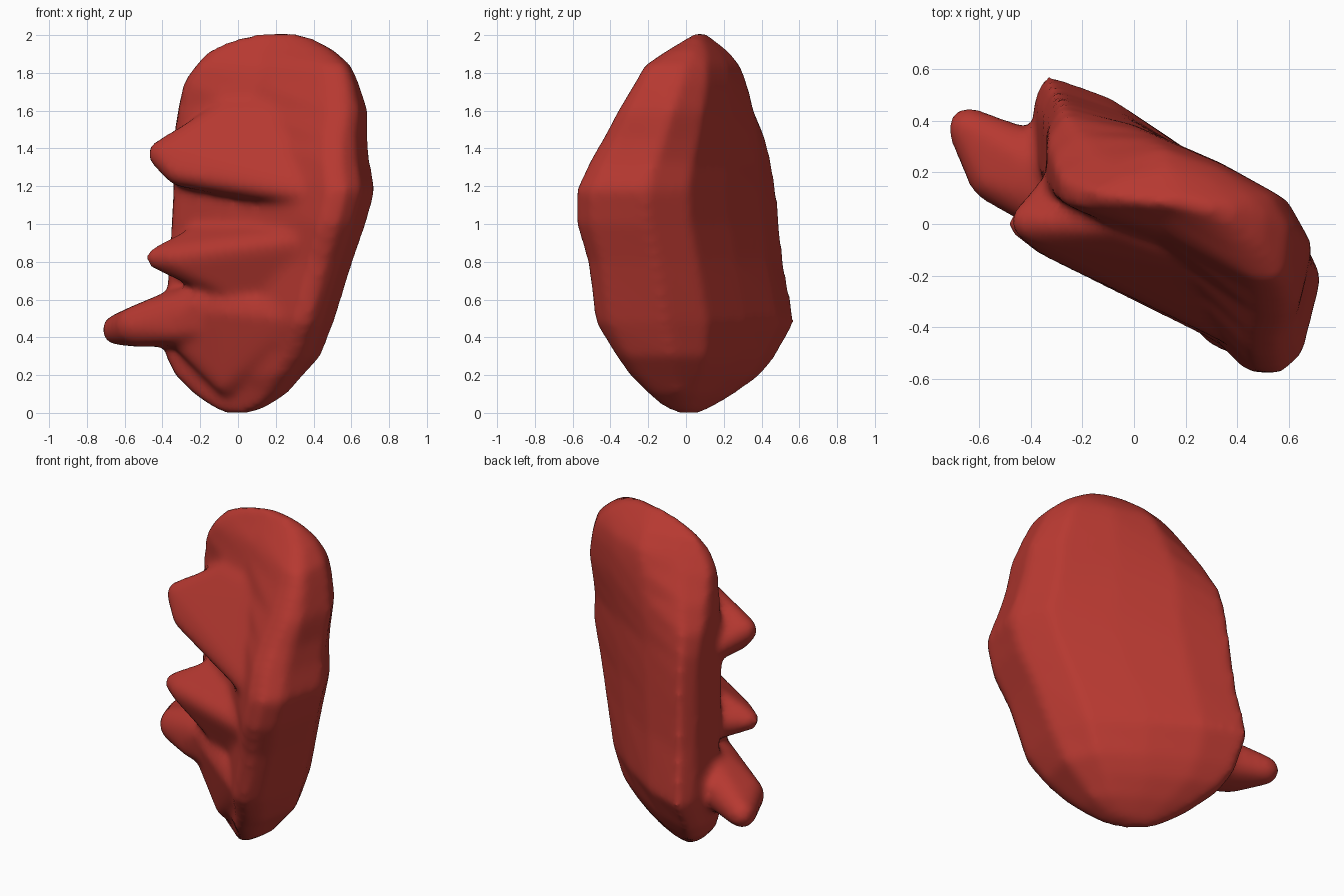
import bpy, bmesh

cube = bpy.data.objects.get("Cube")
if cube:
    bpy.data.objects.remove(cube)

red = bpy.data.materials.new("brick red")
red.use_nodes = True
colour = (0.47, 0.04, 0.03, 1)
red.diffuse_color = colour
red.node_tree.nodes["Principled BSDF"].inputs["Base Color"].default_value = colour


def finish(bm, name):
    bmesh.ops.recalc_face_normals(bm, faces=bm.faces)
    mesh = bpy.data.meshes.new(name)
    bm.to_mesh(mesh)
    bm.free()
    ob = bpy.data.objects.new(name, mesh)
    bpy.context.collection.objects.link(ob)
    mesh.materials.append(red)
    return ob


def hull(name, balls):
    """Convex skin stretched over a few balls (x, y, z, radius)."""
    bm = bmesh.new()
    for x, y, z, r in balls:
        made = bmesh.ops.create_icosphere(bm, subdivisions=2, radius=r)
        bmesh.ops.translate(bm, verts=made["verts"], vec=(x, y, z))
    out = bmesh.ops.convex_hull(bm, input=bm.verts)
    junk = {g for g in out["geom_interior"] + out["geom_unused"]
            if isinstance(g, bmesh.types.BMVert)}
    bmesh.ops.delete(bm, geom=list(junk), context="VERTS")
    return finish(bm, name)


# Slanted slab: an outline that changes towards the top, fitted into a box per level
lower = [(.05, 1), (.32, .92), (.62, .75), (.9, .56), (1, .35), (.93, .07),
         (.85, 0), (.76, .01), (.4, .37), (0, .67), (0, .9)]
upper = [(.17, .88), (.42, 1), (.68, .86), (.92, .65), (1, .42), (.98, .08),
         (.94, 0), (.84, .01), (.42, .36), (.02, .56), (0, .72)]
levels = [  # z, x from, x to, y from, y to
    (0, -.07, .06, -.06, .08), (.03, -.13, .15, -.12, .14),
    (.1, -.23, .26, -.2, .26), (.2, -.33, .35, -.3, .4),
    (.3, -.38, .44, -.37, .48), (.48, -.39, .51, -.48, .58),
    (.8, -.36, .61, -.52, .52), (1, -.35, .68, -.58, .5),
    (1.18, -.34, .73, -.58, .48), (1.33, -.34, .7, -.51, .46),
    (1.45, -.34, .69, -.44, .44), (1.6, -.32, .69, -.36, .39),
    (1.75, -.29, .64, -.27, .33), (1.84, -.23, .6, -.22, .29),
    (1.92, -.15, .51, -.1, .22), (1.98, -.02, .4, .0, .14), (2.01, .1, .3, .04, .1)]
bm = bmesh.new()
rings = []
for z, x0, x1, y0, y1 in levels:
    t = min(1, max(0, (z - 1.2) / .6)) ** 2
    ring = []
    for (a, b), (c, d) in zip(lower, upper):
        u, v = a + (c - a) * t, b + (d - b) * t
        ring.append(bm.verts.new((x0 + u * (x1 - x0), y0 + v * (y1 - y0), z)))
    rings.append(ring)
n = len(lower)
for low, high in zip(rings, rings[1:]):
    for i in range(n):
        j = (i + 1) % n
        bm.faces.new((low[i], low[j], high[j], high[i]))
bm.faces.new(rings[0])
bm.faces.new(rings[-1])
body = finish(bm, "lumpy_body")

# Three knobs that grow out of the hollow front, and the swell below them
knobs = [
    hull("upper_knob", [(-.4, .01, 1.37, .08), (-.31, -.06, 1.28, .08),
                        (-.02, -.17, 1.22, .08), (.5, -.46, 1.14, .07),
                        (-.08, .0, 1.6, .05), (-.25, .2, 1.25, .07),
                        (.45, -.18, 1.6, .06)]),
    hull("middle_knob", [(-.43, .0, .82, .06), (-.33, -.05, .82, .08),
                         (-.2, .1, .8, .13), (.0, -.13, .8, .1),
                         (-.16, .06, .95, .07), (.48, -.44, .92, .09),
                         (.16, -.16, .58, .08)]),
    hull("lower_knob", [(-.64, .37, .44, .085), (-.54, .19, .46, .11),
                        (-.3, .17, .51, .16), (-.34, .06, .45, .09),
                        (-.18, -.02, .58, .09), (.1, -.1, .52, .1)]),
    hull("lower_swell", [(-.28, .12, .42, .1), (-.05, -.04, .54, .14),
                         (-.04, .0, .18, .1), (.3, -.31, .5, .12)])]

# Fuse everything into one soft skin
bpy.ops.object.select_all(action="DESELECT")
for ob in knobs + [body]:
    ob.select_set(True)
bpy.context.view_layer.objects.active = body
bpy.ops.object.join()
remesh = body.modifiers.new("fuse", "REMESH")
remesh.mode = "VOXEL"
remesh.voxel_size = 0.022
soften = body.modifiers.new("soften", "SMOOTH")
soften.factor = 0.5
soften.iterations = 12
for name in ("fuse", "soften"):
    bpy.ops.object.modifier_apply(modifier=name)
body.data.materials.clear()
body.data.materials.append(red)
bpy.ops.object.shade_smooth()
